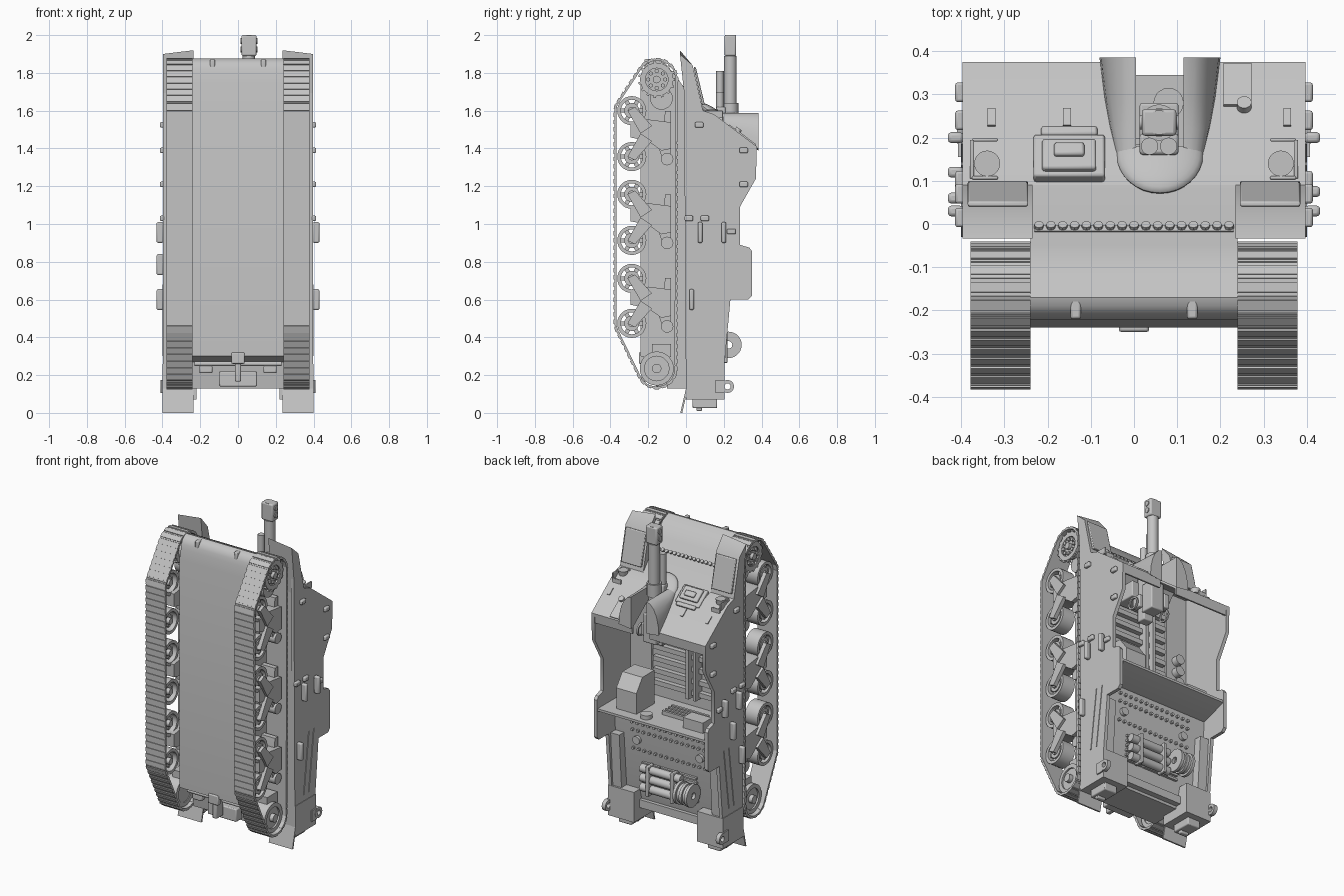
import bpy, bmesh, math
from mathutils import Matrix, Vector
from mathutils.geometry import convex_hull_2d

if "Cube" in bpy.data.objects:
    bpy.data.objects.remove(bpy.data.objects["Cube"])

grey = bpy.data.materials.new("plain grey")
grey.use_nodes = True
grey.diffuse_color = (0.55, 0.55, 0.55, 1)
grey.node_tree.nodes["Principled BSDF"].inputs["Base Color"].default_value = (0.55, 0.55, 0.55, 1)
made = []
SIDES = (("left", 1), ("right", -1))


def finish(name, bm):
    bmesh.ops.recalc_face_normals(bm, faces=bm.faces)
    me = bpy.data.meshes.new(name)
    bm.to_mesh(me)
    bm.free()
    me.materials.append(grey)
    ob = bpy.data.objects.new(name, me)
    bpy.context.scene.collection.objects.link(ob)
    made.append(ob)
    return ob


def add_prism(bm, pts, x0, x1):
    """Extrude a (y, z) outline along x."""
    a = [bm.verts.new((x0, y, z)) for y, z in pts]
    b = [bm.verts.new((x1, y, z)) for y, z in pts]
    bm.faces.new(a)
    bm.faces.new(b)
    for i in range(len(pts)):
        j = (i + 1) % len(pts)
        bm.faces.new((a[i], a[j], b[j], b[i]))


def add_box(bm, c, size, tilt=0):
    m = Matrix.Translation(c) @ Matrix.Rotation(tilt, 4, 'X') @ Matrix.Diagonal((*size, 1))
    bmesh.ops.create_cube(bm, size=1, matrix=m)


def add_cyl(bm, c, r, length, axis, r2=None, seg=20):
    rot = Vector((0, 0, 1)).rotation_difference(Vector(axis)).to_matrix().to_4x4()
    bmesh.ops.create_cone(bm, cap_ends=True, segments=seg, radius1=r, depth=length,
                          radius2=r if r2 is None else r2, matrix=Matrix.Translation(c) @ rot)


def bridge(bm, loops, closed):
    """Skin a list of equal vertex rings; closed joins the last ring to the first."""
    n = len(loops[0])
    for i in range(len(loops) - (0 if closed else 1)):
        p, q = loops[i], loops[(i + 1) % len(loops)]
        for k in range(n):
            bm.faces.new((p[k], p[(k + 1) % n], q[(k + 1) % n], q[k]))


def add_ring(bm, c, outer, inner, x0, x1, seg=28):
    """Hollow tube around the x axis."""
    bridge(bm, [[bm.verts.new((x, c[0] + r * math.cos(k * math.tau / seg), c[1] + r * math.sin(k * math.tau / seg)))
                 for k in range(seg)] for x, r in ((x0, inner), (x0, outer), (x1, outer), (x1, inner))], True)


def part(name, fn, items, bevel=0):
    bm = bmesh.new()
    for it in items:
        fn(bm, *it)
    ob = finish(name, bm)
    if bevel:
        mod = ob.modifiers.new("rounded edges", 'BEVEL')
        mod.width, mod.segments = bevel, 2
    return ob


X, Y, Z = (1, 0, 0), (0, 1, 0), (0, 0, 1)

# Lower hull with rounded nose
nose = [(-.225 + .055 * (1 - math.cos(t)), 1.8 + .075 * math.sin(t)) for t in (0, .4, .8, 1.2, 1.57)]
hull = [(-.24, .3), (-.24, 1.74)] + nose + [(-.11, 1.85), (-.05, 1.78), (-.01, 1.72), (.09, 1.6),
        (0, 1.5), (0, .13), (-.1, .13), (-.12, .27)]
part("lower_hull", add_prism, [(hull, -.24, .24)])
part("nose_bolts", add_cyl, [((-.22 + i * .0275, -.008, 1.722), .011, .02, (0, .7, .7), None, 8) for i in range(17)])
part("nose_flange", add_box, [((0, -.014, 1.722), (.46, .02, .012), -.8)])
part("tow_lugs", add_box, [((s * .135, -.195, 1.845), (.025, .05, .055)) for _, s in SIDES], .006)
part("rear_hitch", add_box, [((0, -.235, .29), (.07, .03, .06)), ((0, -.2, .23), (.03, .07, .13)),
                             ((0, -.13, .18), (.2, .06, .08))], .006)
part("rear_shackles", add_box, [((s * .17, -.15, .23), (.07, .04, .04)) for _, s in SIDES], .008)
part("rear_crossbar", add_cyl, [((0, -.17, .26), .012, .46, X)])

# Superstructure sides, fenders and front plate
side = [(0, .07), (-.01, 1.7), (.06, 1.7), (.09, 1.6), (.15, 1.58), (.375, 1.41), (.37, 1.24), (.285, 1.09),
        (.285, .89), (.335, .875), (.35, .855), (.35, .62), (.33, .6), (.235, .6), (.2, .22), (.19, .07)]
fender = [(.035, 1.84), (.09, 1.6), (0, 1.6), (-.03, 1.88)]
panel = [(.04, 1.83), (.052, 1.83), (.1, 1.63), (.085, 1.63)]
for label, s in SIDES:
    part(label + "_side_plate", add_prism, [(side, s * .375, s * .397)])
    # Solid wedge fender whose lip drops towards the outside
    bm = bmesh.new()
    loops = [[bm.verts.new((s * x, y, z)) for y, z in fender + [(-.033, tip)]]
             for x, tip in ((.235, 1.92), (.397, 1.9))]
    bridge(bm, loops, False)
    bm.faces.new(loops[0])
    bm.faces.new(loops[1])
    finish(label + "_front_fender", bm)
    part(label + "_fender_locker", add_prism, [(panel, s * .245, s * .385)], .004)
    part(label + "_sponson_floor", add_box, [((s * .31, .008, .85), (.16, .016, 1.56))])
    part(label + "_rear_flap", add_prism, [([(0, .13), (.01, .13), (-.02, 0), (-.03, 0)], s * .235, s * .4)])
    part(label + "_corner_box", add_box, [((s * .31, .103, .165), (.18, .204, .19))])
    part(label + "_tail_light_box", add_box, [((s * .31, .1, .05), (.09, .13, .05)),
                                              ((s * .31, .07, .04), (.06, .03, .06))], .006)
    part(label + "_deck_side_locker", add_prism, [([(.1, .22), (.19, .22), (.215, .6), (.1, .6)], s * .315, s * .376)])
    part(label + "_side_grooves", add_prism, [([(y, z), (y + .008, z), (y + .058, z + .38), (y + .05, z + .38)],
                                               s * .39, s * .401) for y, z in ((.085, .3), (.135, .3))])
    part(label + "_tow_eye", add_ring, [((.22, .14), .034, .016, s * .385, s * .41)])
    part(label + "_eye_base", add_box, [((s * .398, .18, .14), (.02, .05, .07))])
    # Headlight with guard
    part(label + "_headlight", add_cyl, [((s * .34, .14, 1.592), .024, .03, Z, .03)])
    part(label + "_light_guard", add_box, [((s * .375, .15, 1.58), (.01, .09, .04)), ((s * .345, .107, 1.595), (.06, .008, .02)),
                                           ((s * .345, .195, 1.555), (.06, .008, .03))], .003)

    # Side fittings
    pills = [(.075, .955), (.2, .955), (.03, .6)] if s > 0 else [(.06, .955), (.2, .955), (.12, .785), (.03, .6)]
    part(label + "_side_handles", add_box, [((s * .413, y, z), (.036, .025, .11)) for y, z in pills], .008)
    part(label + "_side_studs", add_box, [((s * .402, y, z), (.024, .045, .028)) for y, z in
                                          ((.07, 1.525), (.305, 1.39), (.305, 1.21), (.24, .96), (.015, 1.03), (.1, 1.03))], .006)

front = [(.08, 1.603), (.15, 1.58), (.375, 1.41), (.36, 1.392), (.14, 1.56), (.06, 1.58)]
front_low = [(.08, 1.603), (.16, 1.572), (.15, 1.55), (.06, 1.58)]
part("front_plate", add_prism, [(front, -.397, -.005), (front, .115, .397), (front_low, -.005, .115)])
roof = [(.375, 1.41), (.37, 1.35), (.36, 1.35), (.36, 1.395)]
part("front_roof_strip", add_prism, [(roof, -.397, -.005), (roof, .115, .397)])

# Driver's hatch lying on the sloping plate
slope = -.647


def on_slope(x, y, lift=0):
    return (x, y + lift * .6, 1.693 - .756 * y + lift * .8)


part("driver_hatch", add_box, [(on_slope(-.15, .155, -.005), (.165, .12, .03), slope),
                               (on_slope(-.15, .15, .01), (.125, .085, .03), slope),
                               (on_slope(-.15, .155, .027), (.07, .035, .02), slope),
                               (on_slope(-.15, .21), (.13, .025, .03), slope)], .006)
part("plate_strips", add_box, [(on_slope(x, .245), (.018, .05, .012), slope) for x in (-.33, -.155, .355)])
part("travel_lock", add_box, [(on_slope(.24, .32), (.065, .12, .015), slope)])
part("lock_pin", add_cyl, [(on_slope(.255, .27, .005), .017, .03, (0, .6, .8))])

# Gun shield: humped cheeks falling to the plate, with rounded bowl beneath
bm = bmesh.new()
for s in (1, -1):
    loops = []
    for y, half in ((.385, .14), (.29, .128), (.22, .115), (.16, .1)):
        low = 1.688 - .756 * y
        arc = [(.055 + (half - .055) * math.sin(t * .314), low + (1.588 - low) * math.cos(t * .314)) for t in range(6)]
        loops.append([bm.verts.new((.06 + s * x, y, z)) for x, z in arc + [(.055, low - .01)]])
    bridge(bm, loops, False)
    bm.faces.new(loops[0])
    bm.faces.new(loops[-1])
finish("gun_shield_cheeks", bm)
bm = bmesh.new()
bmesh.ops.create_uvsphere(bm, u_segments=32, v_segments=16, radius=.1,
                          matrix=Matrix.Translation((.06, .16, 1.57)) @ Matrix.Rotation(slope, 4, 'X') @ Matrix.Diagonal((1, 1.1, .3, 1)))
bmesh.ops.bisect_plane(bm, geom=bm.verts[:] + bm.edges[:] + bm.faces[:], plane_co=(0, .18, 0),
                       plane_no=Y, clear_outer=True)
finish("gun_shield_bowl", bm)

# Gun barrel, muzzle brake, recoil gear and breech
gx, gy = .058, .235
part("gun_barrel", add_cyl, [((gx, gy, 1.66), .033, .46, Z), ((gx, gy, 1.84), .027, .2, Z), ((gx, gy, 1.6), .042, .08, Z)])
part("muzzle_brake", add_box, [((gx, gy, 1.945), (.08, .062, .11))], .008)
part("brake_ports", add_cyl, [((gx, gy, z), .016, .09, X) for z in (1.925, 1.97)])
part("bore", add_ring, [((0, 0), .028, .014, -.004, .004)]).matrix_world = \
    Matrix.Translation((gx, gy, 1.996)) @ Matrix.Rotation(math.pi / 2, 4, 'Y')
part("recoil_cylinders", add_cyl, [((gx + d, .18, z), .02, l, Z) for d, z, l in ((-.022, 1.66, .3), (.022, 1.6, .2))])
part("recoil_housing", add_box, [((gx, .185, 1.57), (.09, .05, .1))], .008)
part("breech", add_box, [((gx, gy, 1.36), (.09, .09, .18)), ((gx, .17, 1.38), (.07, .06, .3)), ((gx + .08, .2, 1.32), (.03, .06, .08)),
                         ((gx - .08, .24, 1.36), (.04, .05, .09)), ((gx, .08, 1.44), (.16, .14, .1))], .006)
part("aiming_wheels", add_ring, [((.2, 1.3), .04, .03, gx + d, gx + d + .01) for d in (-.12, .11)])

# Fighting compartment fittings
part("floor_ribs", add_box, [((0, .015, 1.42 - i * .075), (.42, .03, .03)) for i in range(8)]
     + [((x, .03, 1.14), (.02, .06, .55)) for x in (-.1, -.05)])
part("shell_cases", add_cyl, [((-.3, .03, 1.02 + i * .075), .03, .05, Y) for i in range(3)])
part("bulkhead", add_prism, [([(0, .73), (0, .8), (.345, .8), (.345, .785), (.18, .73)], -.376, .376)])
part("ammunition_locker", add_prism, [([(.1, .8), (.28, .8), (.28, .93), (.22, 1.01), (.1, 1.01)], .15, .29)])
part("bulkhead_seat", add_cyl, [((.08, .28, .81), .035, .03, Z)])
part("shelf_slats", add_box, [((-.1, .1 + i * .03, .81), (.26, .015, .03)) for i in range(4)]
     + [((-.24, .23, .83), (.14, .09, .07))])

# Engine deck with grilles, rivets and stowage
part("engine_deck", add_prism, [([(0, .13), (.11, .13), (.14, .24), (.178, .74), (0, .74)], -.376, .376)])
part("rear_beam", add_box, [((0, .12, .17), (.46, .06, .05))])


def deck(z):
    return .14 + (z - .24) * .075


part("deck_rivets", add_cyl, [((-.25 + i * .0385, deck(z), z), .009, .03, Y, None, 8) for z in (.69, .64, .52) for i in range(14)])
part("deck_caps", add_cyl, [((x, deck(.58), .58), .025, .04, Y) for x in (-.22, .22)])
part("deck_grilles", add_box, [((x, deck(z), z), (.12, .03, .014)) for x in (-.13, .0, .13)
                               for z in (.29, .32, .35, .38, .41, .44)])
part("stowed_tubes", add_cyl, [((.04, .185, z), .025, .28, X) for z in (.3, .36, .42)])
part("tube_straps", add_box, [((x, .19, .36), (.02, .06, .19)) for x in (-.05, .12)], .004)
part("cable_drum", add_ring, [((.225, .36), r, .02, x, x + .018) for x, r in
                              ((-.21, .07), (-.19, .058), (-.17, .066), (-.15, .058), (-.13, .07))])

# Running gear
wheel_z = (1.6, 1.357, 1.157, .913, .712, .474)
sprocket, idler = (-.155, 1.765), (-.155, .235)
outline = [Vector((c[0] + r * math.cos(k * math.tau / 48), c[1] + r * math.sin(k * math.tau / 48)))
           for c, r in ((sprocket, .104), (idler, .1), ((-.29, 1.6), .083), ((-.29, .474), .083)) for k in range(48)]
loop = [outline[i] for i in convex_hull_2d(outline)]
mid = sum(loop, Vector((0, 0))) / len(loop)


def walk(points, count):
    """Evenly spaced stations with heading along a closed path."""
    legs = [(p, points[(i + 1) % len(points)] - p) for i, p in enumerate(points)]
    step, need = sum(d.length for _, d in legs) / count, 0
    for p, d in legs:
        while need < d.length:
            yield p + d.normalized() * need, math.atan2(d.y, d.x), step
            need += step
        need -= d.length


for label, s in SIDES:
    links = []
    for p, ang, step in walk(loop, 96):
        links.append(((s * .309, p.x, p.y), (.138, step * 1.02, .011), ang))
        out = Vector((math.sin(ang), -math.cos(ang)))
        out *= 1 if out.dot(p - mid) > 0 else -1
        q = p + out * .006
        links.append(((s * .309, q.x, q.y), (.138, step * .6, .008), ang))
    part(label + "_track", add_box, links)
    x0, x1 = s * .265, s * .352
    rings, discs, spokes = [], [], []
    for z in wheel_z:
        rings += [((-.287, z), .077, .058, x0, x1), ((-.287, z), .04, .012, s * .29, s * .345)]
        discs.append(((s * .31, -.287, z), .02, .09, X))
        spokes += [((s * .315, -.287 + .049 * math.cos(a), z + .049 * math.sin(a)), (.04, .024, .022), a)
                   for a in (k * math.tau / 6 for k in range(6))]
    part(label + "_road_wheel_rims", add_ring, rings)
    part(label + "_road_wheel_hubs", add_cyl, discs)
    part(label + "_road_wheel_spokes", add_box, spokes)
    brackets, rollers = [], []
    for a, b in zip(wheel_z[::2], wheel_z[1::2]):
        m = (a + b) / 2
        brackets += [([(-.295, m - .02), (-.295, m + .06), (-.2, m + .075), (-.08, m + .06), (-.08, m - .08), (-.13, m - .09), (-.2, m - .04)],
                      s * .24, s * .358),
                     ([(-.14, m - .09), (-.11, m + .12), (-.08, m + .12), (-.08, m - .15), (-.12, m - .15)], s * .24, s * .335)]
        for w, k in ((a, 1), (b, -1)):
            brackets.append(([(-.31, w), (-.27, w + k * .02), (-.18, m + k * .04), (-.24, m)], s * .35, s * .374))
        rollers.append(((s * .3, -.1, m - .135), .033, .1, X))
    part(label + "_bogie_brackets", add_prism, brackets)
    part(label + "_return_rollers", add_cyl, rollers)
    # Drive sprocket and idler
    part(label + "_sprocket_rings", add_ring, [(sprocket, .088, .06, x, x + s * .015) for x in (s * .26, s * .345)])
    part(label + "_sprocket_teeth", add_box, [((s * x, sprocket[0] + .088 * math.cos(a), sprocket[1] + .088 * math.sin(a)), (.012, .02, .014), a)
                                              for x in (.267, .352) for a in (k * math.tau / 15 for k in range(15))])
    part(label + "_sprocket_drum", add_cyl, [((s * .295, *sprocket), .065, .11, X), ((s * .355, *sprocket), .02, .03, X)]
         + [((s * .352, sprocket[0] + .045 * math.cos(k * math.tau / 8), sprocket[1] + .045 * math.sin(k * math.tau / 8)), .011, .02, X, None, 8)
            for k in range(8)])
    part(label + "_final_drive", add_cyl, [((s * .275, -.13, 1.665), .06, .07, X)])
    part(label + "_idler", add_cyl, [((s * .305, *idler), .075, .08, X), ((s * .35, *idler), .025, .04, X)])
    part(label + "_idler_rim", add_ring, [(idler, .09, .065, s * .26, s * .355)])
    part(label + "_idler_mount", add_box, [((s * .285, -.13, .33), (.09, .1, .07))])

bpy.ops.object.select_all(action='DESELECT')
for ob in made:
    ob.select_set(True)
bpy.context.view_layer.objects.active = made[0]
bpy.ops.object.shade_smooth_by_angle(angle=math.radians(35))
